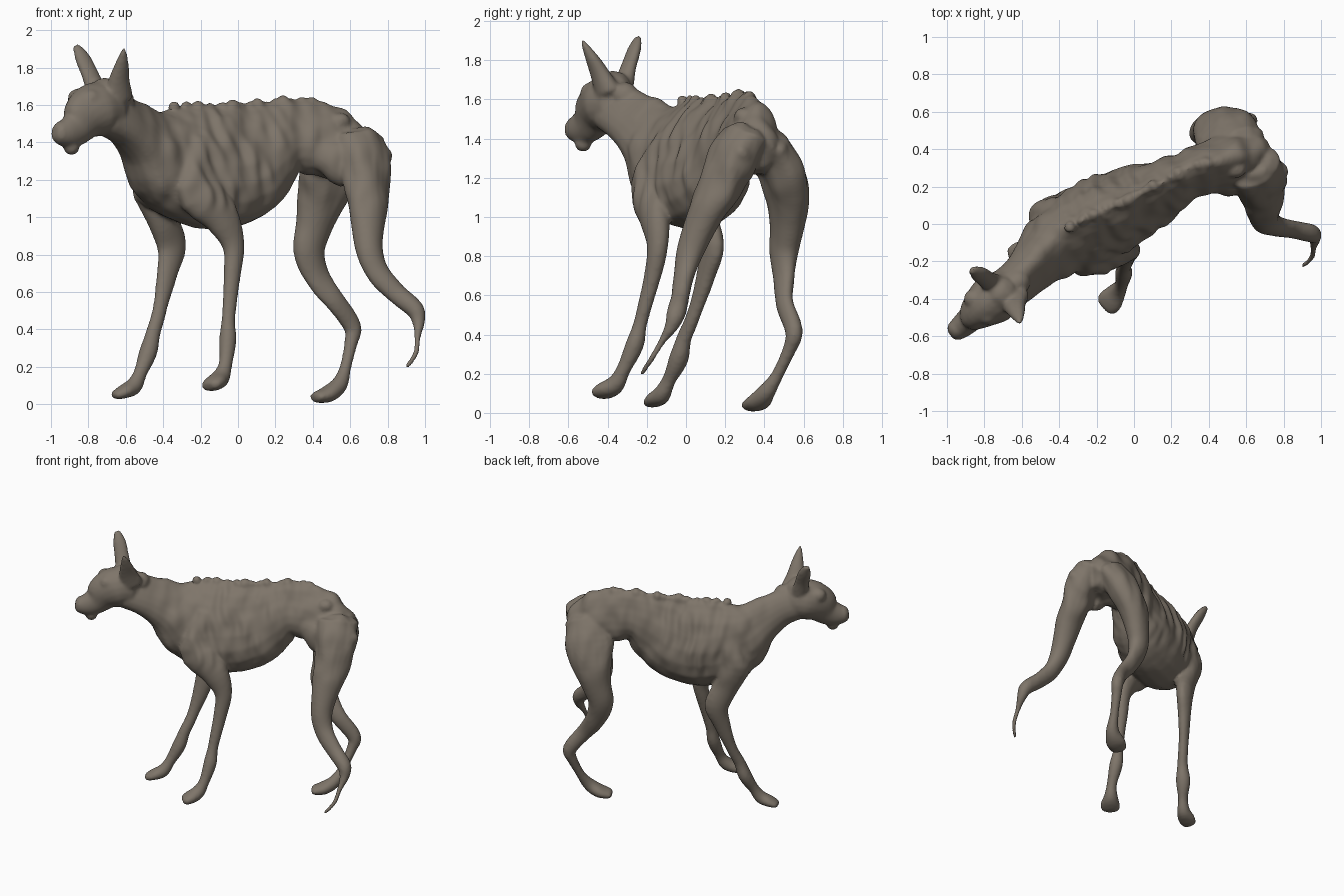
import bpy
import bmesh
import math
from mathutils import Vector, Matrix, noise

default_cube = bpy.data.objects.get("Cube")
if default_cube:
    bpy.data.objects.remove(default_cube, do_unlink=True)

UP = Vector((0, 0, 1))
ACROSS = Vector((-.53, .85, 0))      # sideways direction of the turned body
ALONG = Vector((.85, .53, 0))        # nose-to-rump direction
bm = bmesh.new()


def catmull(a, b, c, d, t):
    """Smoothly blend two neighbouring stations, number by number."""
    return [(2 * q + (r - p) * t + (2 * p - 5 * q + 4 * r - s) * t * t
             + (3 * q - p - 3 * r + s) * t ** 3) / 2
            for p, q, r, s in zip(a, b, c, d)]


def sample(stations, steps):
    last = len(stations) - 1
    path = []
    for i in range(last):
        before, after = stations[max(i - 1, 0)], stations[min(i + 2, last)]
        for k in range(steps):
            path.append(catmull(before, stations[i], stations[i + 1], after, k / steps))
    return path + [list(stations[last])]


def rounded_ends(path):
    """Add a smaller ring past each end so that the tube closes softly."""
    caps = []
    for end, inner in ((path[0], path[1]), (path[-1], path[-2])):
        out = (Vector(end[:3]) - Vector(inner[:3])).normalized()
        tip = Vector(end[:3]) + out * min(end[3:]) * .4
        caps.append([*tip, end[3] * .6, end[4] * .6])
    return [caps[0]] + path + [caps[1]]


def loft(stations, sideways=None, taper=0, lean=0, steps=4, sides=20):
    """Tube through stations of (x, y, z, half width, half depth)."""
    path = rounded_ends(sample(stations, steps))
    centres = [Vector(p[:3]) for p in path]
    rings = []
    for i, (centre, p) in enumerate(zip(centres, path)):
        ahead = centres[min(i + 1, len(path) - 1)] - centres[max(i - 1, 0)]
        ahead.normalize()
        side = ahead.cross(UP) if sideways is None else sideways - ahead * ahead.dot(sideways)
        side.normalize()
        rise = side.cross(ahead)
        ring = []
        for k in range(sides):
            angle = math.tau * k / sides
            height = math.sin(angle)
            width = p[3] * math.cos(angle) * (1 - taper * height) - lean * height
            ring.append(bm.verts.new(centre + side * width + rise * p[4] * height))
        rings.append(ring)
    for low, high in zip(rings, rings[1:]):
        for k in range(sides):
            n = (k + 1) % sides
            bm.faces.new((low[k], low[n], high[n], high[k]))
    bm.faces.new(rings[0][::-1])
    bm.faces.new(rings[-1])


def knob(x, y, z, radius):
    bmesh.ops.create_icosphere(bm, subdivisions=2, radius=radius,
                               matrix=Matrix.Translation((x, y, z)))


# Neck, deep chest, tucked waist and rump
torso = [
    (-.70, -.36, 1.56, .11, .13), (-.60, -.28, 1.51, .115, .14),
    (-.50, -.18, 1.43, .14, .18), (-.39, -.075, 1.33, .185, .28),
    (-.20, .03, 1.27, .21, .33), (-.02, .11, 1.28, .19, .32),
    (.12, .18, 1.35, .15, .265), (.25, .25, 1.43, .125, .20),
    (.40, .31, 1.425, .13, .20), (.54, .34, 1.38, .15, .18),
    (.66, .37, 1.33, .12, .12),
]
loft(torso, taper=.33, lean=.02)

# Vertebrae along the back
for index, (x, y, z, w, h) in enumerate(sample(torso, 3)[10:-4]):
    knob(x - .01, y + .02, z + h - .014, .024 + .006 * (index % 3))

# Head with muzzle, brows, jaw tip, skull and nape
loft([
    (-.66, -.34, 1.58, .11, .13), (-.75, -.40, 1.58, .135, .145),
    (-.82, -.455, 1.54, .11, .135), (-.87, -.50, 1.475, .075, .10),
    (-.925, -.55, 1.452, .063, .078), (-.965, -.58, 1.455, .052, .058),
], taper=.1)
for x, y in ((-.86, -.40), (-.785, -.49)):
    knob(x, y, 1.635, .052)
knob(-.89, -.525, 1.375, .044)
knob(-.71, -.37, 1.655, .095)
knob(-.62, -.31, 1.62, .07)

# Upright ears
loft([(-.75, -.32, 1.66, .06, .05), (-.79, -.295, 1.76, .052, .036),
      (-.83, -.265, 1.85, .046, .03), (-.865, -.243, 1.915, .024, .016)], ALONG)
loft([(-.64, -.40, 1.64, .085, .06), (-.635, -.44, 1.73, .062, .045),
      (-.62, -.485, 1.82, .04, .03), (-.61, -.53, 1.90, .012, .012)], ALONG)

# Right front leg, planted ahead, with a jutting shoulder
loft([
    (-.40, .05, 1.38, .06, .09), (-.46, .06, 1.17, .08, .11),
    (-.405, .085, 1.00, .07, .09), (-.355, .13, .85, .055, .088),
    (-.38, .10, .70, .043, .06), (-.42, .04, .50, .035, .04),
    (-.455, -.01, .38, .038, .04), (-.48, -.035, .28, .052, .048),
    (-.52, -.085, .17, .036, .038), (-.555, -.12, .10, .046, .045),
    (-.605, -.15, .07, .062, .038), (-.66, -.175, .047, .05, .022),
], ACROSS)
knob(-.465, -.01, 1.13, .085)

# Left front leg
loft([
    (-.20, -.08, 1.40, .06, .10), (-.22, -.185, 1.16, .085, .13),
    (-.09, -.16, 1.00, .07, .10), (-.025, -.145, .85, .052, .064),
    (-.03, -.17, .70, .042, .05), (-.05, -.23, .47, .034, .037),
    (-.055, -.26, .35, .048, .046), (-.065, -.32, .22, .036, .037),
    (-.09, -.36, .145, .05, .048), (-.125, -.41, .115, .07, .042),
    (-.155, -.44, .10, .062, .03),
], ACROSS)

# Right hind leg
loft([
    (.57, .42, 1.38, .10, .14), (.50, .475, 1.25, .11, .17),
    (.45, .515, 1.10, .105, .14), (.405, .515, .95, .083, .105),
    (.38, .50, .82, .068, .09), (.425, .50, .68, .046, .074),
    (.52, .505, .55, .04, .058), (.61, .55, .42, .044, .05),
    (.605, .53, .33, .036, .036), (.575, .47, .20, .03, .03),
    (.54, .41, .105, .048, .046), (.48, .37, .056, .07, .044),
    (.415, .33, .036, .06, .03),
], ACROSS)

# Left hind leg, trailing and ending in a bare shin bone
loft([
    (.65, .30, 1.42, .10, .15), (.68, .22, 1.25, .115, .145),
    (.695, .14, 1.10, .095, .12), (.695, .07, .95, .08, .092),
    (.703, .02, .82, .066, .076), (.75, -.01, .70, .05, .066),
    (.85, -.03, .59, .045, .056), (.945, -.05, .51, .05, .052),
    (.965, -.075, .44, .035, .036), (.96, -.12, .37, .02, .02),
    (.95, -.18, .27, .017, .017), (.90, -.225, .20, .012, .012),
], ACROSS)

# Skin fold joining the left thigh to the flank
loft([(.36, .22, 1.36, .05, .08), (.47, .22, 1.33, .06, .10),
      (.60, .22, 1.27, .07, .12)])

# Pelvis knobs
for x, y, z, radius in ((.76, .29, 1.32, .06), (.58, .53, 1.26, .06),
                        (.68, .35, 1.38, .07), (.55, .29, 1.51, .055)):
    knob(x, y, z, radius)

# Fuse all the parts into one skin
bmesh.ops.recalc_face_normals(bm, faces=bm.faces)
rough = bpy.data.meshes.new("rough_parts")
bm.to_mesh(rough)
bm.free()
hound = bpy.data.objects.new("gaunt_hound", rough)
bpy.context.scene.collection.objects.link(hound)
remesh = hound.modifiers.new("fuse", 'REMESH')
remesh.mode = 'VOXEL'
remesh.voxel_size = .011
soften = hound.modifiers.new("soften", 'SMOOTH')
soften.factor = .5
soften.iterations = 8
bpy.context.view_layer.update()
graph = bpy.context.evaluated_depsgraph_get()
skin = bpy.data.meshes.new_from_object(hound.evaluated_get(graph))
hound.modifiers.clear()
hound.data = skin
skin.name = "hound_skin"
bpy.data.meshes.remove(rough)


def fade(value, low, high):
    t = min(max((value - low) / (high - low), 0), 1)
    return t * t * (3 - 2 * t)


# Faint uneven ribs and leathery lumps pushed along the surface normals
bm = bmesh.new()
bm.from_mesh(skin)
bm.normal_update()
moves = []
for vert in bm.verts:
    p, n = vert.co, vert.normal
    s = p.dot(ALONG)
    flank = fade(s, -.40, -.25) * (1 - fade(s, .2, .35)) * fade(p.z, 1.0, 1.15)
    uneven = .5 + noise.noise(p * 6)
    rib = math.sin((s + noise.noise(p * 4) * .05 + .2 * p.z) * math.tau / .095)
    trunk = fade(p.z, .95, 1.2) * fade(s, -.65, -.45)
    lumps = noise.noise(Vector((p.x, p.y, p.z * .5)) * 11) * .016
    moves.append(n * (rib * uneven * .007 * flank * abs(n.dot(ACROSS)) + lumps * (trunk + .2)))
for vert, move in zip(bm.verts, moves):
    vert.co += move
bm.to_mesh(skin)
bm.free()
skin.shade_smooth()

# One dull hide colour
hide = bpy.data.materials.new("dull_brown_hide")
hide.use_nodes = True
colour = (.21, .178, .143, 1)
hide.diffuse_color = colour
for node in hide.node_tree.nodes:
    if node.type == 'BSDF_PRINCIPLED':
        node.inputs["Base Color"].default_value = colour
skin.materials.clear()
skin.materials.append(hide)
